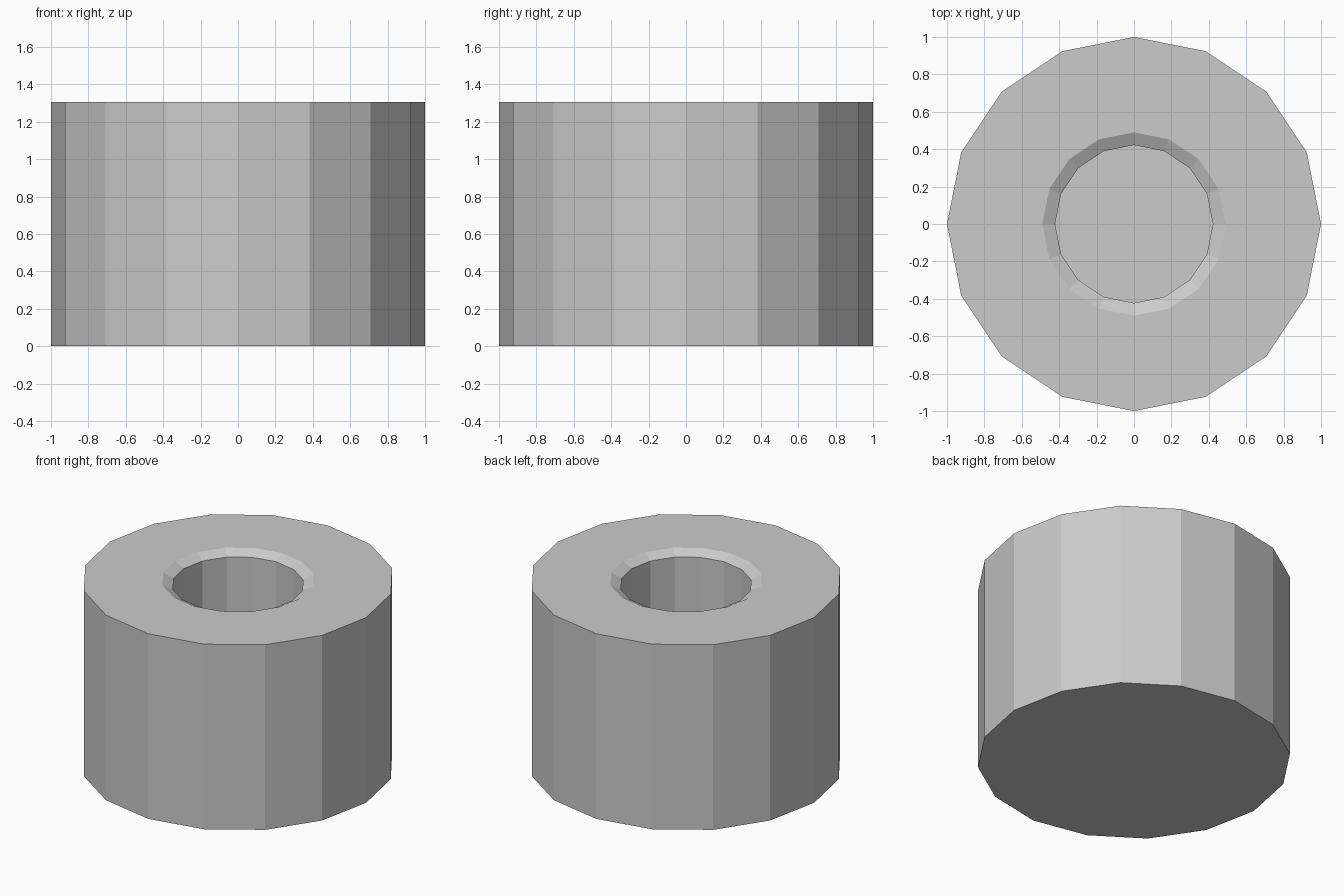
import bpy, bmesh, math

if "Cube" in bpy.data.objects:
    bpy.data.objects.remove(bpy.data.objects["Cube"])

SIDES = 16

def lathe(name, profile):
    """Revolve (radius, z) points into a flat-faced solid, capped at both ends."""
    bm = bmesh.new()
    rings = []
    for r, z in profile:
        rings.append([bm.verts.new((r * math.cos(2 * math.pi * i / SIDES),
                                    r * math.sin(2 * math.pi * i / SIDES), z))
                      for i in range(SIDES)])
    for a, b in zip(rings, rings[1:]):
        for i in range(SIDES):
            j = (i + 1) % SIDES
            bm.faces.new((a[i], a[j], b[j], b[i]))
    bm.faces.new(rings[0][::-1])
    bm.faces.new(rings[-1])
    bmesh.ops.recalc_face_normals(bm, faces=bm.faces)
    mesh = bpy.data.meshes.new(name)
    bm.to_mesh(mesh)
    bm.free()
    obj = bpy.data.objects.new(name, mesh)
    bpy.context.collection.objects.link(obj)
    return obj

# Thick-walled cup: outer wall, flat rim, chamfered mouth, blind bore
lathe("thick_walled_cup", [
    (1.0, 0.0), (1.0, 1.305),
    (0.49, 1.305), (0.422, 1.27),
    (0.422, 0.3),
])
